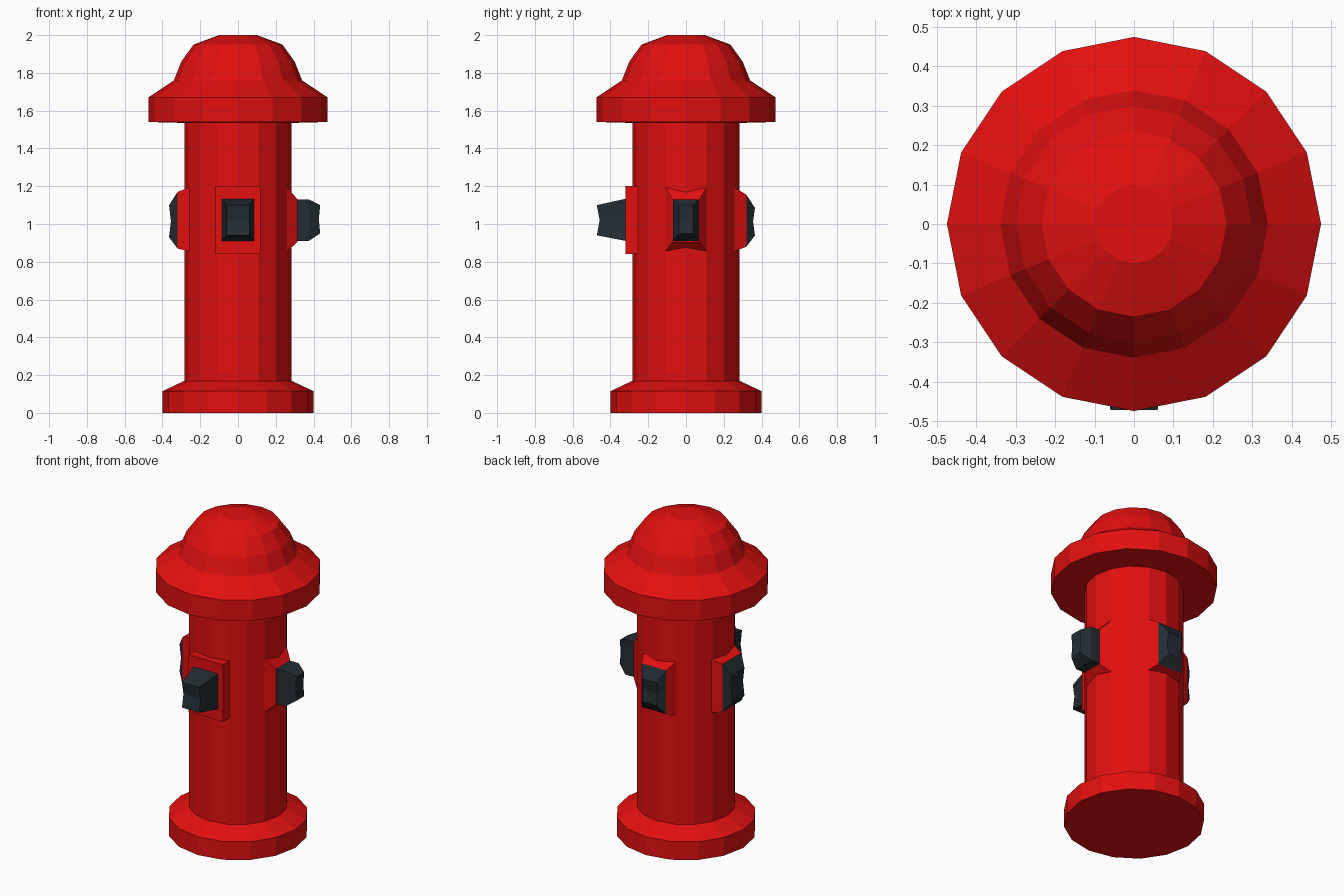
import bpy, bmesh, math
from mathutils import Matrix

if "Cube" in bpy.data.objects:
    bpy.data.objects.remove(bpy.data.objects["Cube"])


def material(name, rgb):
    m = bpy.data.materials.new(name)
    m.diffuse_color = (*rgb, 1)
    m.use_nodes = True
    m.node_tree.nodes["Principled BSDF"].inputs["Base Color"].default_value = m.diffuse_color
    return m


RED = material("hydrant red", (0.76, 0.005, 0.005))
DARK = material("dark slate", (0.017, 0.026, 0.034))


def finish(bm, name, mat):
    bmesh.ops.recalc_face_normals(bm, faces=bm.faces)
    me = bpy.data.meshes.new(name)
    bm.to_mesh(me)
    bm.free()
    me.materials.append(mat)
    ob = bpy.data.objects.new(name, me)
    bpy.context.collection.objects.link(ob)
    return ob


def skin(bm, rings):
    """Join successive vertex rings with quads."""
    for a, b in zip(rings, rings[1:]):
        for i in range(len(a)):
            j = (i + 1) % len(a)
            bm.faces.new((a[i], a[j], b[j], b[i]))


def lathe(name, profile, mat, sides=16):
    """Closed faceted solid from (radius, z) points."""
    bm = bmesh.new()
    rings = []
    for r, z in profile:
        angles = [2 * math.pi * i / sides for i in range(sides)]
        rings.append([bm.verts.new((r * math.cos(t), r * math.sin(t), z)) for t in angles])
    skin(bm, rings)
    bm.faces.new(rings[0])
    bm.faces.new(rings[-1])
    return finish(bm, name, mat)


def outlet(name, sections, mat, turn, dent=0.0):
    """Stack of rectangles (distance out, half width, z low, z high), facing +x,
    then turned about z. The end face is creased inward at mid height."""
    bm = bmesh.new()
    rings = []
    for k, (d, w, lo, hi) in enumerate(sections):
        mid = (lo + hi) / 2
        dm = d - (dent if k == len(sections) - 1 else 0)
        pts = [(d, -w, lo), (d, w, lo), (dm, w, mid), (d, w, hi), (d, -w, hi), (dm, -w, mid)]
        rings.append([bm.verts.new(p) for p in pts])
    skin(bm, rings)
    for r in (rings[0], rings[-1]):
        bm.faces.new((r[0], r[1], r[2], r[5]))
        bm.faces.new((r[5], r[2], r[3], r[4]))
    bmesh.ops.transform(bm, matrix=Matrix.Rotation(math.radians(turn), 4, 'Z'), verts=bm.verts)
    return finish(bm, name, mat)


# Foot, barrel, flange and dome in one faceted turned body
lathe("hydrant_body", [(0.40, 0), (0.40, 0.115), (0.283, 0.17), (0.283, 1.535),
                       (0.475, 1.54), (0.475, 1.67), (0.34, 1.76),
                       (0.30, 1.86), (0.235, 1.95), (0.10, 2.0)], RED)

# Front outlet: square plate with a tapered cap
outlet("front_plate", [(0.24, 0.12, 0.84, 1.20), (0.32, 0.12, 0.84, 1.20)], RED, -90)
outlet("front_cap", [(0.29, 0.09, 0.905, 1.14), (0.472, 0.06, 0.94, 1.10)], DARK, -90, 0.015)

# Right outlet: sloped collar with a longer cap
outlet("right_collar", [(0.26, 0.11, 0.855, 1.195), (0.315, 0.07, 0.905, 1.13)], RED, 0)
outlet("right_cap", [(0.29, 0.068, 0.91, 1.13), (0.375, 0.068, 0.91, 1.13),
                     (0.435, 0.038, 0.95, 1.10)], DARK, 0, 0.007)

# Back and left outlets: collars with shallow caps
for side, turn, w, lo, hi in (("back", 90, 0.085, 0.88, 1.155), ("left", 180, 0.095, 0.87, 1.17)):
    outlet(side + "_collar", [(0.255, 0.115, 0.855, 1.195), (0.32, w, lo, hi)], RED, turn)
    outlet(side + "_cap", [(0.32, w, lo, hi), (0.365, w - 0.035, lo + 0.06, hi - 0.07)],
           DARK, turn, 0.01)
